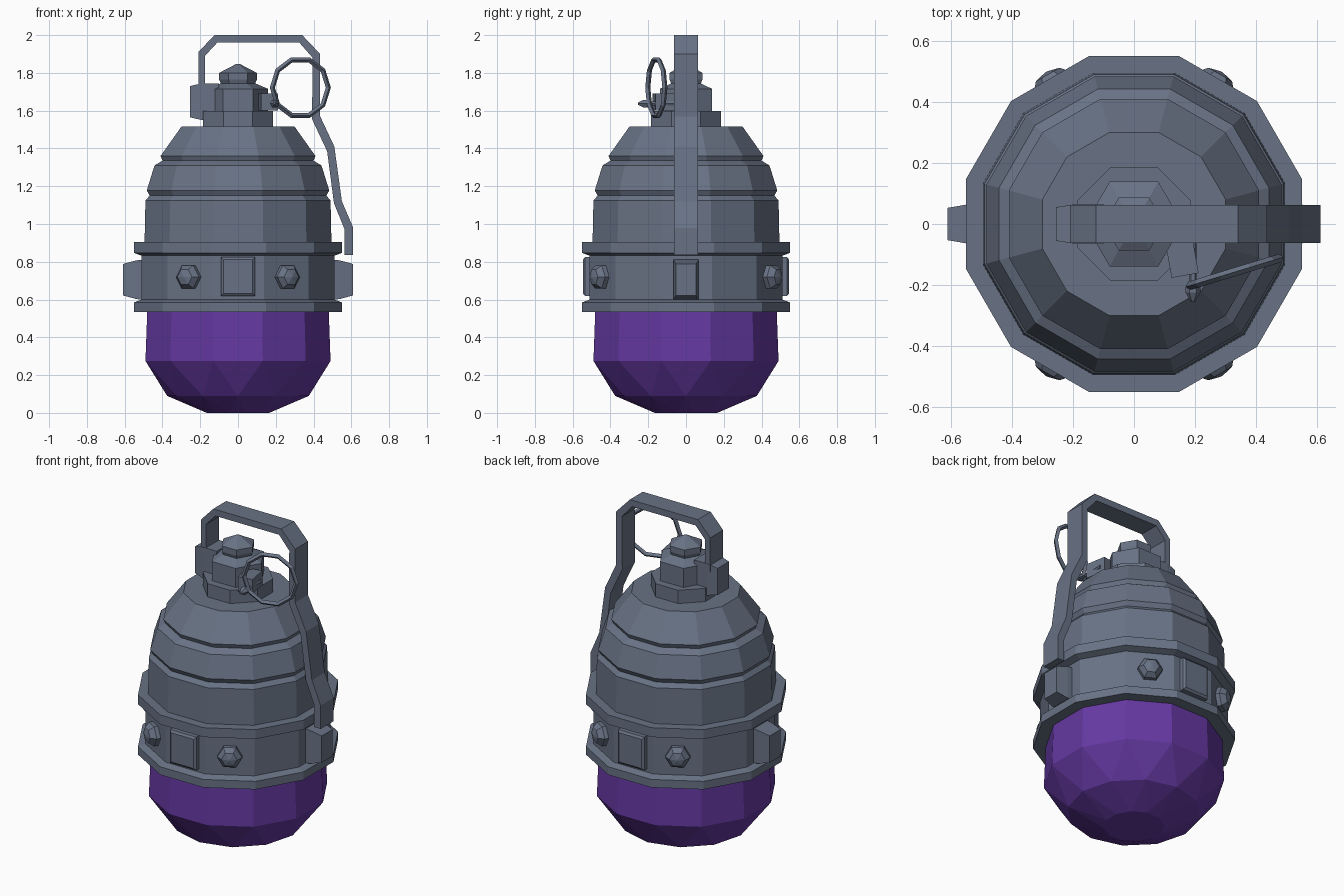
import bpy, bmesh
from math import pi, cos, sin, radians
from mathutils import Matrix, Vector

cube = bpy.data.objects.get("Cube")
if cube:
    bpy.data.objects.remove(cube, do_unlink=True)


def material(name, rgb):
    mat = bpy.data.materials.new(name)
    mat.use_nodes = True
    mat.diffuse_color = (*rgb, 1)
    mat.node_tree.nodes["Principled BSDF"].inputs["Base Color"].default_value = (*rgb, 1)
    return mat


STEEL = material("blue grey steel", (0.14, 0.17, 0.235))
PURPLE = material("purple", (0.13, 0.04, 0.36))


def finish(name, bm, mat):
    bmesh.ops.recalc_face_normals(bm, faces=bm.faces)
    mesh = bpy.data.meshes.new(name)
    bm.to_mesh(mesh)
    bm.free()
    mesh.materials.append(mat)
    ob = bpy.data.objects.new(name, mesh)
    bpy.context.collection.objects.link(ob)
    return ob


def loft(name, rings, mat=STEEL, place=Matrix()):
    """Skin a list of equal point rings and cap both ends."""
    bm = bmesh.new()
    loops = [[bm.verts.new(place @ Vector(p)) for p in ring] for ring in rings]
    for a, b in zip(loops, loops[1:]):
        for i in range(len(a)):
            j = (i + 1) % len(a)
            bm.faces.new((a[i], a[j], b[j], b[i]))
    bm.faces.new(loops[0])
    bm.faces.new(loops[-1])
    return finish(name, bm, mat)


def polygon(sides, radius, z, phase=0.0):
    return [(radius * cos(phase + 2 * pi * i / sides),
             radius * sin(phase + 2 * pi * i / sides), z) for i in range(sides)]


def flat_polygon(sides, apothem, z):
    """Polygon whose flats face the axes."""
    return polygon(sides, apothem / cos(pi / sides), z, pi / sides)


def rectangle(w, h, z):
    return [(-w, -h, z), (w, -h, z), (w, h, z), (-w, h, z)]


def outward(angle, distance, z):
    """Placement whose local z points away from the body axis."""
    return (Matrix.Rotation(angle, 4, 'Z') @ Matrix.Translation((distance, 0, z))
            @ Matrix.Rotation(pi / 2, 4, 'Y') @ Matrix.Rotation(pi / 2, 4, 'Z'))


# Faceted lower bulb
bm = bmesh.new()
for ring in (flat_polygon(12, 0.165, 0), polygon(12, 0.375, 0.09),
             flat_polygon(12, 0.49, 0.275), flat_polygon(12, 0.48, 0.55)):
    for p in ring:
        bm.verts.new(p)
bmesh.ops.convex_hull(bm, input=bm.verts)
bmesh.ops.dissolve_limit(bm, angle_limit=radians(1), verts=bm.verts, edges=bm.edges)
finish("lower_bulb", bm, PURPLE)

# Upper shell with stepped grooves
shell = [(0.495, 0.89), (0.49, 1.125), (0.468, 1.15), (0.483, 1.178),
         (0.442, 1.31), (0.4, 1.335), (0.41, 1.36), (0.3, 1.515)]
loft("upper_shell", [flat_polygon(12, r, z) for r, z in shell])

# Waist band with two flanges
band = [(0.55, 0.535), (0.55, 0.585), (0.51, 0.6), (0.51, 0.832),
        (0.55, 0.847), (0.55, 0.905)]
loft("waist_band", [flat_polygon(12, r, z) for r, z in band])

# Band fittings: plates front and back, blocks at the sides, four bolts
for side, angle in (("front", -pi / 2), ("back", pi / 2)):
    loft(side + "_plate", [rectangle(0.09, 0.103, 0), rectangle(0.09, 0.103, 0.035),
                           rectangle(0.078, 0.09, 0.045)],
         place=outward(angle, 0.5, 0.722))
for side, angle in (("left", 0), ("right", pi)):
    loft(side + "_block", [rectangle(0.067, 0.107, 0), rectangle(0.065, 0.102, 0.04),
                           rectangle(0.053, 0.083, 0.11)],
         place=outward(angle, 0.5, 0.705))
for i, angle in enumerate((60, 120, 240, 300)):
    loft(f"bolt_{i + 1}", [polygon(6, 0.07, 0), polygon(6, 0.07, 0.035),
                           polygon(6, 0.045, 0.065), polygon(6, 0.005, 0.075)],
         place=outward(radians(angle), 0.5, 0.72))

# Neck collar, hexagonal fuse head and cap
loft("neck_collar", [flat_polygon(8, 0.186, z) for z in (1.505, 1.597)])
head = [(0.16, 1.59), (0.16, 1.715), (0.09, 1.745)]
loft("fuse_head", [polygon(6, r, z) for r, z in head])
cap = [(0.085, 1.73), (0.1, 1.765), (0.1, 1.8), (0.01, 1.847)]
loft("fuse_cap", [polygon(6, r, z) for r, z in cap])

# Clip that holds the lever
loft("lever_clip", [[(x, -w, lo), (x, w, lo), (x, w, hi), (x, -w, hi)]
                    for x, w, lo, hi in ((-0.255, 0.055, 1.565, 1.73),
                                         (-0.19, 0.065, 1.55, 1.745),
                                         (-0.1, 0.065, 1.55, 1.745))])

# Bent safety lever: outer and inner edge points
lever = [(-0.21, 1.7, -0.175, 1.7), (-0.21, 1.91, -0.175, 1.89),
         (-0.125, 2.0, -0.11, 1.96), (0.34, 2.0, 0.325, 1.96),
         (0.435, 1.9, 0.395, 1.88), (0.435, 1.57, 0.392, 1.555),
         (0.51, 1.41, 0.472, 1.385), (0.55, 1.12, 0.508, 1.11),
         (0.61, 0.98, 0.565, 0.97), (0.61, 0.835, 0.565, 0.835)]
loft("safety_lever", [[(a, -0.063, b), (a, 0.063, b), (c, 0.063, d), (c, -0.063, d)]
                      for a, b, c, d in lever])

# Pin boss, pin and pull ring
loft("pin_boss", [rectangle(0.045, 0.045, z) for z in (-0.1, 0.03)],
     place=Matrix.Translation((0.15, -0.07, 1.645)) @ Matrix.Rotation(radians(10), 4, 'Z')
     @ Matrix.Rotation(-pi / 2, 4, 'X'))
pin = [(0.012, 0.06), (0.012, 0.19), (0.024, 0.205), (0.024, 0.225), (0.006, 0.255)]
loft("pin", [polygon(6, r, z) for r, z in pin],
     place=Matrix.Translation((0.193, 0, 1.637)) @ Matrix.Rotation(pi / 2, 4, 'X'))
bpy.ops.mesh.primitive_torus_add(
    major_segments=10, minor_segments=4, major_radius=0.155, minor_radius=0.014,
    location=(0.33, -0.157, 1.722), rotation=(pi / 2, 0, radians(17)))
ring = bpy.context.object
ring.name = "pull_ring"
ring.data.materials.append(STEEL)
